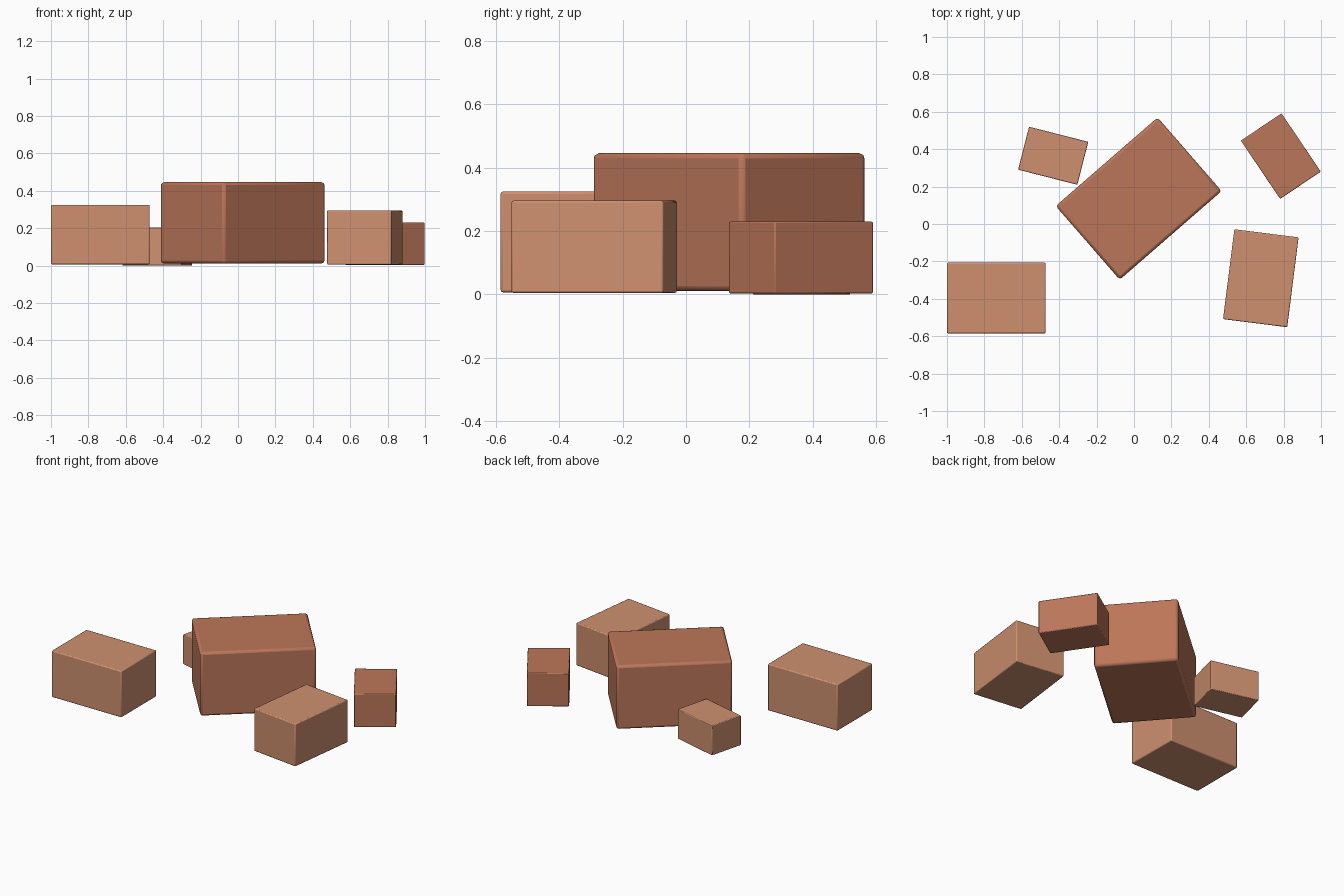
import bpy
from math import radians

if "Cube" in bpy.data.objects:
    bpy.data.objects.remove(bpy.data.objects["Cube"])


def make_material(name, rgb):
    mat = bpy.data.materials.new(name)
    mat.diffuse_color = (*rgb, 1)
    mat.use_nodes = True
    mat.node_tree.nodes["Principled BSDF"].inputs["Base Color"].default_value = mat.diffuse_color
    return mat


light = make_material("light_clay", (0.62, 0.28, 0.16))
dark = make_material("dark_clay", (0.50, 0.18, 0.10))


# Rounded block: centre, footprint, bottom and top height, turn in degrees
def block(name, x, y, length, width, z0, z1, turn, radius, mat):
    bpy.ops.mesh.primitive_cube_add(size=1, location=(x, y, (z0 + z1) / 2),
                                    rotation=(0, 0, radians(turn)))
    ob = bpy.context.object
    ob.name = name
    ob.scale = (length, width, z1 - z0)
    bpy.ops.object.transform_apply(location=False, rotation=False, scale=True)
    bev = ob.modifiers.new("soft_edges", 'BEVEL')
    bev.width = radius
    bev.segments = 2
    ob.data.materials.append(mat)
    bpy.ops.object.shade_smooth_by_angle(angle=radians(30))


# Scattered blocks around the large centre one
block("large_block", 0.025, 0.136, 0.722, 0.522, 0.011, 0.446, 41, 0.016, dark)
block("left_block", -0.736, -0.396, 0.528, 0.378, 0.007, 0.325, 0, 0.007, light)
block("front_right_block", 0.678, -0.290, 0.346, 0.484, 0.005, 0.296, -7.2, 0.006, light)
block("back_right_block", 0.785, 0.363, 0.376, 0.262, 0.003, 0.230, -56, 0.005, dark)
block("small_block", -0.432, 0.365, 0.327, 0.237, 0.0, 0.203, -14.3, 0.004, light)
